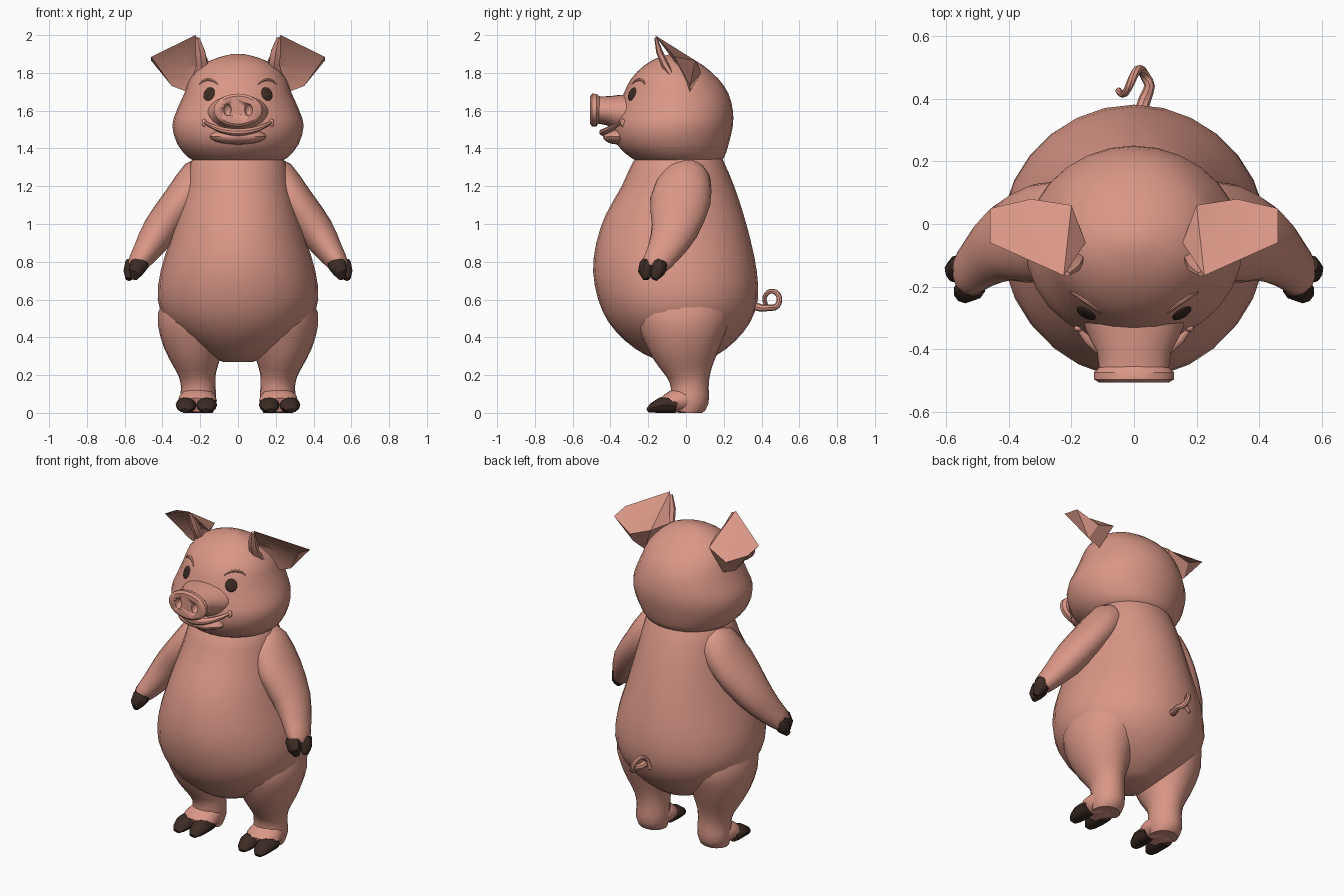
import bpy, bmesh, math
from mathutils import Vector

if "Cube" in bpy.data.objects:
    bpy.data.objects.remove(bpy.data.objects["Cube"], do_unlink=True)


def material(name, rgb):
    m = bpy.data.materials.new(name)
    m.use_nodes = True
    m.diffuse_color = (*rgb, 1)
    bsdf = m.node_tree.nodes["Principled BSDF"]
    bsdf.inputs["Base Color"].default_value = (*rgb, 1)
    bsdf.inputs["Roughness"].default_value = 0.8
    return m


PINK = material("skin_pink", (0.70, 0.31, 0.24))
DARK = material("dark_brown", (0.045, 0.024, 0.017))


def finish(name, bm, mat, angle=35):
    bmesh.ops.recalc_face_normals(bm, faces=bm.faces)
    me = bpy.data.meshes.new(name)
    bm.to_mesh(me)
    bm.free()
    me.materials.append(mat)
    ob = bpy.data.objects.new(name, me)
    bpy.context.collection.objects.link(ob)
    bpy.ops.object.select_all(action="DESELECT")
    ob.select_set(True)
    bpy.context.view_layer.objects.active = ob
    bpy.ops.object.shade_smooth_by_angle(angle=math.radians(angle))
    return ob


def refine(rows, steps):
    """Catmull-Rom interpolation through rows of numbers."""
    out = []
    for i in range(len(rows) - 1):
        p0, p1 = rows[max(i - 1, 0)], rows[i]
        p2, p3 = rows[i + 1], rows[min(i + 2, len(rows) - 1)]
        for k in range(steps):
            t = k / steps
            out.append([b + t / 2 * (c - a + t * (2 * a - 5 * b + 4 * c - d + t * (3 * (b - c) + d - a)))
                        for a, b, c, d in zip(p0, p1, p2, p3)])
    return out + [list(rows[-1])]


def tube(name, rows, hint, mat=PINK, sides=20, steps=2, angle=35):
    """Loft ellipses (x, y, z, radius along hint, other radius) along a path."""
    rows = refine(rows, steps)
    pts = [Vector(r[:3]) for r in rows]
    bm = bmesh.new()
    rings = []
    for i, r in enumerate(rows):
        t = (pts[min(i + 1, len(pts) - 1)] - pts[max(i - 1, 0)]).normalized()
        a = Vector(hint)
        a = (a - t * a.dot(t)).normalized()
        b = t.cross(a)
        ring = []
        for k in range(sides):
            w = math.tau * k / sides
            p = pts[i] + a * math.cos(w) * r[3] + b * math.sin(w) * r[4]
            p.z = max(p.z, 0)
            ring.append(bm.verts.new(p))
        rings.append(ring)
    for lo, hi in zip(rings, rings[1:]):
        for k in range(sides):
            n = (k + 1) % sides
            bm.faces.new((lo[k], lo[n], hi[n], hi[k]))
    bm.faces.new(rings[0])
    bm.faces.new(rings[-1])
    return finish(name, bm, mat, angle)


def stack(name, profile, sides):
    """Loft horizontal ellipses given as (z, front y, back y, half width)."""
    rows = [(0, (f + b) / 2, z, w, (b - f) / 2) for z, f, b, w in profile]
    rows = refine(rows, 2)
    bm = bmesh.new()
    rings = [[bm.verts.new((w * math.cos(math.tau * k / sides),
                            cy + d * math.sin(math.tau * k / sides), z))
              for k in range(sides)] for _, cy, z, w, d in rows]
    for lo, hi in zip(rings, rings[1:]):
        for k in range(sides):
            n = (k + 1) % sides
            bm.faces.new((lo[k], lo[n], hi[n], hi[k]))
    bm.faces.new(rings[0])
    bm.faces.new(rings[-1])
    return finish(name, bm, PINK)


def ellipsoid(name, loc, size, mat=PINK, normal=None):
    bm = bmesh.new()
    bmesh.ops.create_uvsphere(bm, u_segments=16, v_segments=10, radius=1)
    bmesh.ops.scale(bm, vec=size, verts=bm.verts)
    ob = finish(name, bm, mat)
    ob.location = loc
    if normal:
        ob.rotation_euler = normal.to_track_quat("Z", "Y").to_euler()
    return ob


# Torso and head
stack("torso", [(.27, -.12, .08, .08), (.31, -.22, .17, .17), (.38, -.32, .26, .28),
                (.48, -.41, .34, .38), (.6, -.465, .38, .425), (.75, -.492, .375, .41),
                (.9, -.475, .345, .365), (1.05, -.425, .305, .32), (1.2, -.34, .255, .28),
                (1.33, -.28, .2, .25), (1.42, -.2, .15, .18)], 28)
head = stack("head", [(1.325, -.24, .16, .21), (1.35, -.29, .2, .26), (1.42, -.365, .225, .32),
                      (1.52, -.385, .248, .348), (1.6, -.36, .248, .325), (1.69, -.33, .225, .285),
                      (1.77, -.29, .17, .255), (1.84, -.22, .09, .19), (1.88, -.15, .02, .11),
                      (1.9, -.08, -.04, .03)], 28)


def on_face(x, z):
    _, loc, normal, _ = head.ray_cast(Vector((x, -2, z)), Vector((0, 1, 0)))
    return loc, normal


# Snout with recessed nostrils
snout = tube("snout", [(0, -.3, 1.585, .17, .1), (0, -.36, 1.59, .145, .095), (0, -.41, 1.6, .118, .078),
                       (0, -.46, 1.603, .112, .072), (0, -.475, 1.603, .128, .086),
                       (0, -.497, 1.603, .128, .087), (0, -.507, 1.603, .112, .074)],
             (1, 0, 0), sides=24, steps=1)
for s in (1, -1):
    cutter = ellipsoid("nostril_cutter", (s * .056, -.51, 1.605), (.021, .035, .032))
    cutter.hide_render = True
    mod = snout.modifiers.new("nostril", "BOOLEAN")
    mod.operation, mod.object = "DIFFERENCE", cutter
    bpy.context.view_layer.objects.active = snout
    bpy.ops.object.modifier_apply(modifier=mod.name)
    bpy.data.objects.remove(cutter, do_unlink=True)

# Chin and smiling lip
ellipsoid("chin", (0, -.36, 1.463), (.15, .08, .042))
lip = []
for i in range(-6, 7):
    u = i / 6
    p, _ = on_face(u * .18, 1.485 + .055 * u ** 2)
    r = .006 + .014 * (1 - u * u)
    lip.append((p.x, p.y - .052 * (1 - u * u), p.z, r, r * 1.3))
tube("lower_lip", lip, (0, 0, 1), sides=10, steps=1)

for s, side in ((1, "left"), (-1, "right")):
    # Eye and brow
    loc, normal = on_face(s * .153, 1.688)
    ellipsoid(side + "_eye", loc, (.034, .038, .009), DARK, normal)
    brow = []
    for i in range(7):
        u = i / 3 - 1
        p, _ = on_face(s * (.155 + .05 * u), 1.765 - .025 * u * u)
        r = .009 - .006 * u * u
        brow.append((*p, r, r))
    tube(side + "_brow", brow, (0, 0, 1), sides=8, steps=1)

    # Cheek crease at the mouth corner
    p, _ = on_face(s * .178, 1.535)
    ellipsoid(side + "_mouth_corner", p, (.014, .012, .022))

    # Folded ear: flat back panel and a hollow front
    bm = bmesh.new()
    corners = dict(tip=(.225, -.165, 2.0), out=(.46, -.06, 1.885), rim=(.46, .05, 1.865),
                   back=(.33, .08, 1.80), inner=(.2, .06, 1.85), front=(.155, -.06, 1.86),
                   low=(.27, .02, 1.70), side=(.35, .02, 1.73), cup=(.28, .0, 1.82))
    v = {k: bm.verts.new((s * x, y, z)) for k, (x, y, z) in corners.items()}
    for f in ("tip out rim back", "tip back inner", "tip inner front", "rim side back",
              "back side low inner", "inner low front", "tip cup out", "out cup side",
              "out side rim", "tip front cup", "front low cup", "cup low side"):
        bm.faces.new([v[k] for k in f.split()])
    finish(side + "_ear", bm, PINK, 25)
    # Rolled flap along the front edge of the ear
    tube(side + "_ear_fold", [(s * .215, -.16, 1.985, .008, .012), (s * .2, -.14, 1.91, .018, .03),
                              (s * .19, -.11, 1.84, .02, .035), (s * .22, -.07, 1.77, .015, .025)],
         (0, 1, 0), sides=6, steps=1)

    # Arm and two-toed hand hoof
    tube(side + "_arm", [(s * .16, .0, 1.29, .08, .07), (s * .2, -.0, 1.25, .13, .105),
                         (s * .3, -.03, 1.12, .16, .1), (s * .41, -.06, .97, .125, .095),
                         (s * .49, -.12, .85, .09, .07), (s * .535, -.165, .785, .072, .052),
                         (s * .543, -.172, .77, .05, .035)], (0, 1, 0))
    for dx, dy, label in ((-.012, -.036, "front"), (.016, .03, "rear")):
        x, y = .535 + dx, -.168 + dy
        tube(f"{side}_hand_{label}_hoof", [(s * (x - .004), y + .006, .8, .036, .044),
                                           (s * x, y, .785, .043, .05),
                                           (s * (x + .018), y - .012, .745, .038, .04),
                                           (s * (x + .03), y - .02 - dy * .4, .708, .018, .016)],
             (0, 1, 0), DARK, sides=10, steps=1)

    # Leg, foot and two-toed hoof
    tube(side + "_leg", [(s * .2, -.02, .62, .17, .24), (s * .225, -.015, .5, .2, .25),
                         (s * .232, -.01, .4, .178, .215), (s * .225, .0, .3, .14, .17),
                         (s * .215, .015, .2, .098, .115), (s * .21, .02, .13, .092, .1),
                         (s * .212, .02, .06, .095, .1), (s * .212, .01, .0, .08, .075)], (1, 0, 0))
    tube(side + "_foot", [(s * .212, .06, .06, .07, .05), (s * .212, .0, .068, .098, .07),
                          (s * .217, -.07, .06, .102, .06), (s * .22, -.12, .042, .085, .04)],
         (1, 0, 0), sides=16)
    for x, label in ((.166, "inner"), (.275, "outer")):
        tube(f"{side}_foot_{label}_hoof", [(s * x, -.05, .035, .048, .035), (s * x, -.09, .042, .055, .043),
                                           (s * x, -.135, .04, .054, .041),
                                           (s * (x + .003), -.18, .025, .042, .026),
                                           (s * (x + .005), -.203, .012, .022, .012)],
             (1, 0, 0), DARK, sides=12, steps=1)

# Curly tail
tail = [(.02, .35, .57, .022, .022), (.035, .4, .555, .02, .02)]
for i in range(9):
    w = math.radians(-110 + 42 * i)
    tail.append((.05 - .0125 * i, .455 + .04 * math.cos(w), .6 + .045 * math.sin(w),
                 .017 - .0008 * i, .017 - .0008 * i))
tube("curly_tail", tail, (1, 0, 0), sides=8)
